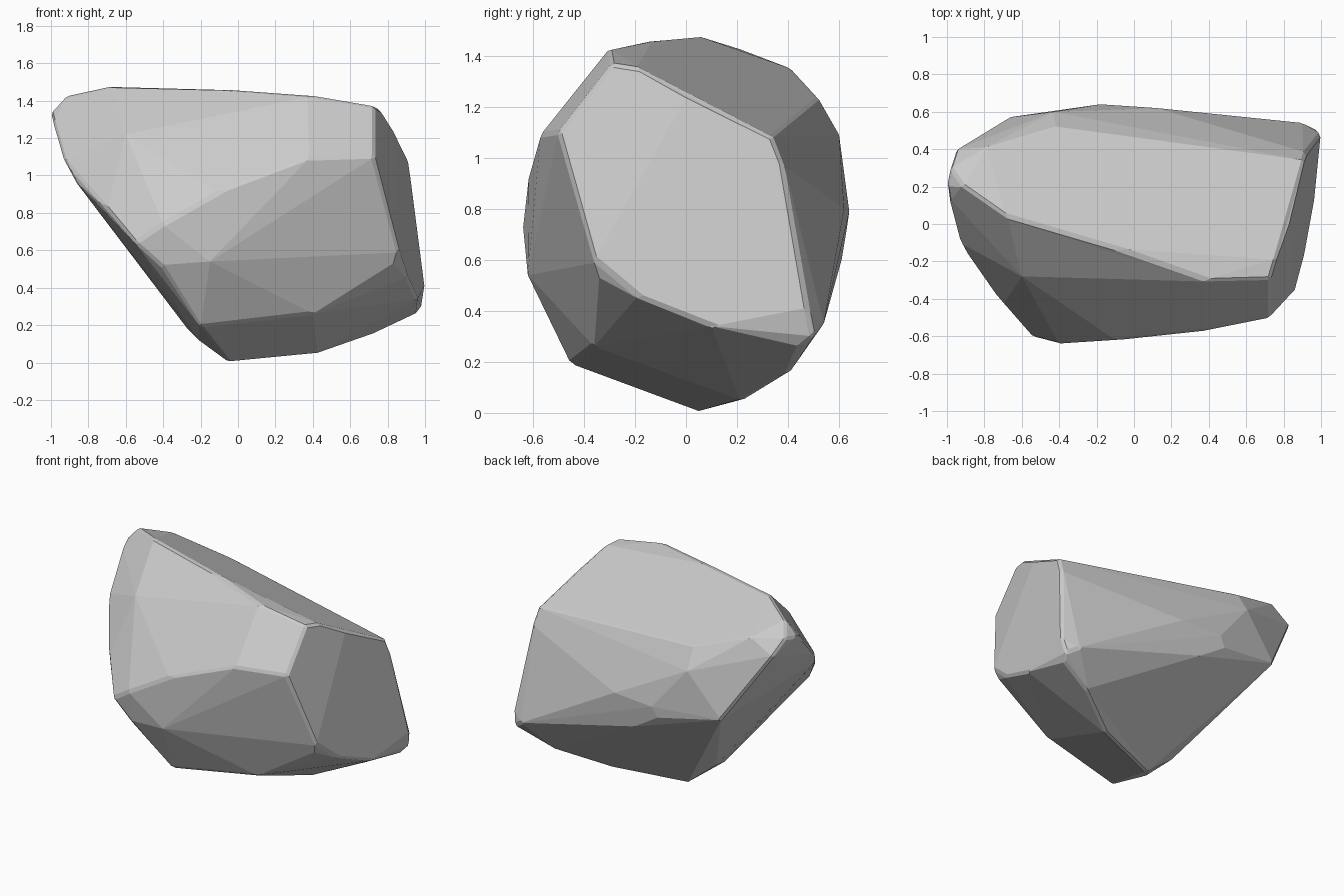
import bpy, bmesh

# Corner points of the chipped boulder, grouped by region
top_rim = [(-.68, .04, 1.48), (-.1, -.13, 1.465), (.38, -.3, 1.43), (.73, -.29, 1.37),
           (.76, -.19, 1.355), (.83, 0, 1.235), (.91, .34, 1.08), (-.42, .52, 1.23),
           (-.79, .41, 1.35), (-.91, .2, 1.43)]
left_tip = [(-1, .2, 1.33), (-.99, .13, 1.29), (-.98, .3, 1.35), (-.95, .4, 1.25),
            (-.93, -.1, 1.08), (-.87, -.18, .97)]
front = [(-.6, -.28, 1.22), (-.7, -.43, .82), (-.55, -.6, .64), (-.4, -.64, .74),
         (-.1, -.62, .91), (.38, -.57, 1.09), (.73, -.5, 1.1),
         (-.4, -.6, .51), (-.15, -.62, .54)]
right = [(.86, -.36, .6), (.83, -.34, .53), (.91, -.18, .45), (.96, .1, .34),
         (.92, .38, .98), (1, .48, .4), (.98, .5, .3), (.9, .54, .35)]
back = [(-.18, .64, .79), (.12, .62, .8), (-.43, .6, 1.09), (-.03, .61, .6),
        (-.22, .63, .72), (-.67, .57, .8)]
bottom = [(-.2, -.45, .19), (.4, -.36, .26), (-.05, .06, 0), (.42, .22, .045),
          (.72, .4, .15), (.95, .45, .26), (-.27, .05, .18), (-.21, -.13, .12)]

# Wrap the points in a convex shell
bm = bmesh.new()
for p in top_rim + left_tip + front + right + back + bottom:
    bm.verts.new(p)
res = bmesh.ops.convex_hull(bm, input=bm.verts)
bmesh.ops.delete(bm, geom=[v for v in bm.verts if not v.link_faces], context='VERTS')

# Merge almost flat neighbours into broad facets
bmesh.ops.dissolve_limit(bm, angle_limit=.06, verts=bm.verts, edges=bm.edges)
bmesh.ops.recalc_face_normals(bm, faces=bm.faces)

mesh = bpy.data.meshes.new("boulder")
bm.to_mesh(mesh)
bm.free()
boulder = bpy.data.objects.new("boulder", mesh)
bpy.context.collection.objects.link(boulder)

# Slightly worn edges
bevel = boulder.modifiers.new("worn_edges", 'BEVEL')
bevel.width = .015
bevel.segments = 1
bevel.limit_method = 'ANGLE'
bevel.angle_limit = .6
